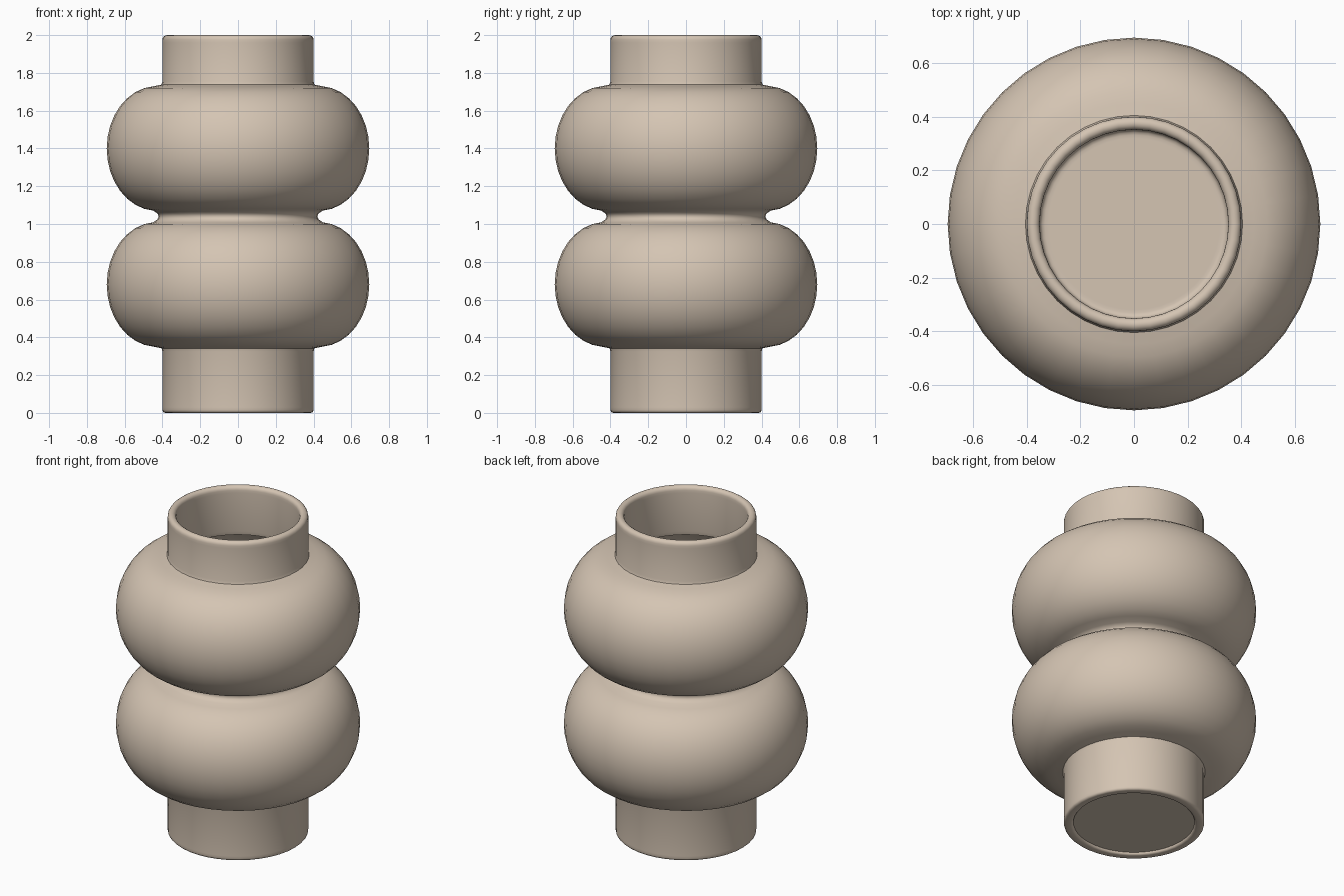
import bpy, bmesh, math

SEGMENTS = 40
BULGES = (0.68, 1.40)      # centre heights of the two rounded bodies

cube = bpy.data.objects.get("Cube")
if cube:
    bpy.data.objects.remove(cube, do_unlink=True)

clay = bpy.data.materials.new("warm beige clay")
clay.use_nodes = True
color = (0.66, 0.555, 0.45, 1)
clay.diffuse_color = color
bsdf = clay.node_tree.nodes["Principled BSDF"]
bsdf.inputs["Base Color"].default_value = color
bsdf.inputs["Roughness"].default_value = 0.7


def arc(r, z, dr, dz, start, end, steps):
    """Points (radius, height) along part of an ellipse, angles in degrees."""
    points = []
    for i in range(steps + 1):
        a = math.radians(start + (end - start) * i / steps)
        points.append((r + dr * math.cos(a), z + dz * math.sin(a)))
    return points


# Outside: recessed base, foot ring, lower neck, two bulges, upper neck
outer = [(0, 0.015), (0.335, 0.015)]
outer += arc(0.36, 0.015, 0.015, 0.015, 180, 270, 3)
outer += arc(0.385, 0.015, 0.015, 0.015, -90, 0, 3)
outer += [(0.4, 0.03), (0.4, 0.325), (0.405, 0.342)]
outer += arc(0.43, BULGES[0], 0.265, 0.33, -86, 86, 16)
outer += [(0.426, 1.025), (0.42, 1.04), (0.426, 1.055)]
outer += arc(0.43, BULGES[1], 0.265, 0.33, -86, 86, 16)
outer += [(0.405, 1.738), (0.4, 1.755), (0.4, 1.96)]

# Rounded rim, then the inside back down to the floor
rim = arc(0.376, 1.976, 0.024, 0.024, 0, 180, 8)
inner = [(0.352, 1.96), (0.352, 1.72), (0.358, 1.695)]
inner += arc(0.385, BULGES[1], 0.26, 0.28, 86, -86, 14)
inner += [(0.375, 1.09), (0.37, 1.04), (0.375, 0.99)]
inner += arc(0.385, BULGES[0], 0.26, 0.28, 86, -86, 14)
inner += [(0.358, 0.385), (0.352, 0.36), (0.352, 0.08)]
inner += arc(0.332, 0.08, 0.02, 0.02, 0, -90, 3)
inner += [(0.32, 0.06), (0, 0.06)]

# Turn the profile about the vertical axis
bm = bmesh.new()
verts = [bm.verts.new((r, 0, z)) for r, z in outer + rim + inner]
edges = [bm.edges.new(pair) for pair in zip(verts, verts[1:])]
bmesh.ops.spin(bm, geom=verts + edges, cent=(0, 0, 0), axis=(0, 0, 1),
               angle=math.tau, steps=SEGMENTS, use_duplicate=False)
bmesh.ops.remove_doubles(bm, verts=bm.verts, dist=0.0005)
bmesh.ops.recalc_face_normals(bm, faces=bm.faces)
mesh = bpy.data.meshes.new("vase")
bm.to_mesh(mesh)
bm.free()
mesh.materials.append(clay)

vase = bpy.data.objects.new("vase", mesh)
bpy.context.collection.objects.link(vase)
bpy.ops.object.select_all(action="DESELECT")
vase.select_set(True)
bpy.context.view_layer.objects.active = vase
bpy.ops.object.shade_smooth_by_angle(angle=math.radians(50))
